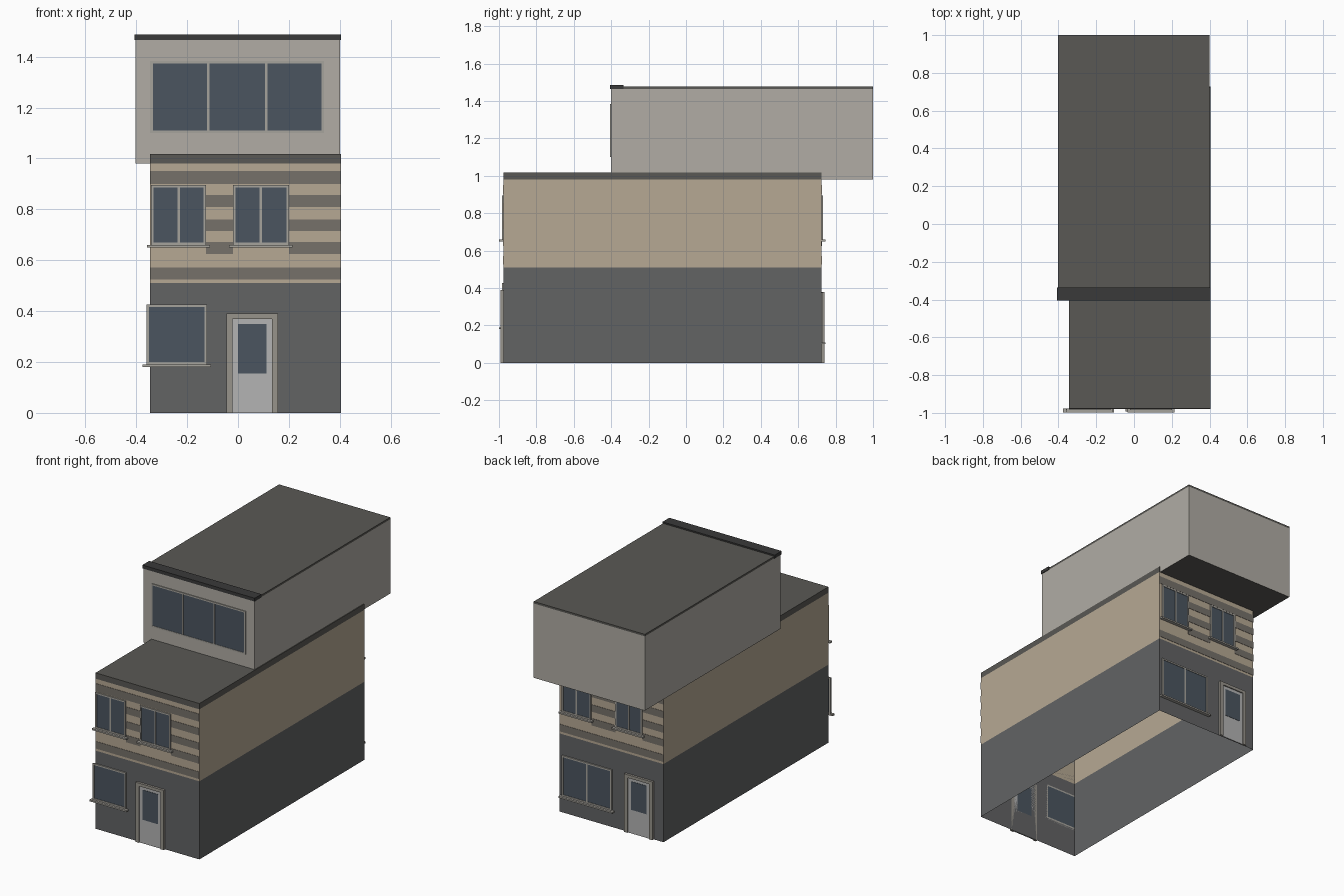
import bpy, bmesh

if "Cube" in bpy.data.objects:
    bpy.data.objects.remove(bpy.data.objects["Cube"])


def material(name, r, g, b):
    # 0-255 display colour to linear
    m = bpy.data.materials.new(name)
    m.diffuse_color = [(c / 255) ** 2.2 for c in (r, g, b)] + [1]
    m.use_nodes = True
    m.node_tree.nodes["Principled BSDF"].inputs["Base Color"].default_value = m.diffuse_color
    return m


TAN = material("tan_render", 181, 167, 146)
BASE = material("dark_grey", 98, 99, 100)
STRIPE = material("stripe_grey", 117, 112, 105)
PALE = material("pale_grey", 175, 171, 163)
ROOF = material("roof_grey", 90, 89, 85)
CAP = material("cap_grey", 60, 60, 60)
GLASS = material("glass", 76, 86, 96)
FRAME = material("frame_grey", 165, 162, 155)
SURROUND = material("surround_grey", 150, 146, 138)
DOOR = material("door_grey", 178, 178, 178)


def boxes(name, parts, mat, skip=()):
    """One object from (x0, x1, y0, y1, z0, z1) boxes; skip leaves out 'top' / 'bottom'."""
    bm = bmesh.new()
    for x0, x1, y0, y1, z0, z1 in parts:
        x0, x1 = sorted((x0, x1))
        y0, y1 = sorted((y0, y1))
        lo = [bm.verts.new((x, y, z0)) for x, y in ((x0, y0), (x1, y0), (x1, y1), (x0, y1))]
        hi = [bm.verts.new((v.co.x, v.co.y, z1)) for v in lo]
        for i in range(4):
            j = (i + 1) % 4
            bm.faces.new((lo[i], lo[j], hi[j], hi[i]))
        if "top" not in skip:
            bm.faces.new(hi)
        if "bottom" not in skip:
            bm.faces.new(lo[::-1])
    me = bpy.data.meshes.new(name)
    bm.to_mesh(me)
    bm.free()
    me.materials.append(mat)
    ob = bpy.data.objects.new(name, me)
    bpy.context.collection.objects.link(ob)
    return ob


def window(name, y, s, x0, x1, z0, z1, panes=1, depth=0.008, sill=True):
    """Framed window on the wall plane y, facing direction s along y."""
    w = 0.01
    out = y + s * depth
    bars = [(x0, x0 + w, y, out, z0, z1), (x1 - w, x1, y, out, z0, z1),
            (x0 + w, x1 - w, y, out, z0, z0 + w), (x0 + w, x1 - w, y, out, z1 - w, z1)]
    for i in range(1, panes):
        c = x0 + (x1 - x0) * i / panes
        bars.append((c - w / 2, c + w / 2, y, out, z0 + w, z1 - w))
    boxes(name + "_frame", bars, FRAME)
    boxes(name + "_glass", [(x0 + w, x1 - w, y, y + s * depth * 0.6, z0 + w, z1 - w)], GLASS)
    if sill:
        boxes(name + "_sill", [(x0 - 0.015, x1 + 0.015, y, y + s * 0.022, z0 - 0.01, z0)], FRAME)


def door(name, y, s, x0, x1, h):
    out = y + s * 0.015
    boxes(name + "_surround", [(x0, x0 + 0.024, y, out, 0, h), (x1 - 0.024, x1, y, out, 0, h),
                               (x0 + 0.024, x1 - 0.024, y, out, h - 0.02, h)], SURROUND)
    boxes(name + "_leaf", [(x0 + 0.024, x1 - 0.024, y, y + s * 0.008, 0, h - 0.02)], DOOR)
    boxes(name + "_glass", [(x0 + 0.046, x1 - 0.046, y, y + s * 0.01, 0.155, h - 0.04)], GLASS)


def stripes(name, y, s, wins):
    """Full-width bands above and below, short bands between the windows."""
    o = y + s * 0.002
    bands = [(L, R, y, o, 0.9, 0.95), (L, R, y, o, 0.525, 0.572)]
    edges = [L] + [v for pair in wins for v in pair] + [R]
    for z in (0.625, 0.715, 0.81):
        for a, b in zip(edges[::2], edges[1::2]):
            if b - a > 0.05:
                bands.append((a, b, y, o, z, z + 0.046))
    boxes(name, bands, STRIPE)


# main block: hollow shell, open underneath
L, R, F, B = -0.345, 0.405, -0.977, 0.725
boxes("ground_floor_walls", [(L, R, F, B, 0, 0.51)], BASE, ("top", "bottom"))
boxes("first_floor_walls", [(L, R, F, B, 0.51, 0.98)], TAN, ("top", "bottom"))
boxes("main_roof", [(L, R, F, B, 0.98, 1.018)], ROOF, ("bottom",))

# overhanging top storey
boxes("top_storey_walls", [(-0.403, 0.4, -0.4, 1.0, 0.98, 1.465)], PALE, ("top", "bottom"))
boxes("top_storey_floor", [(-0.403, 0.4, -0.4, 1.0, 0.98, 0.982)], ROOF)
boxes("top_roof", [(-0.403, 0.4, -0.4, 1.0, 1.465, 1.478)], ROOF, ("bottom",))
boxes("roof_cap", [(-0.407, 0.404, -0.405, -0.335, 1.465, 1.487)], CAP)
window("top_window", -0.4, -1, -0.345, 0.338, 1.1, 1.383, 3, 0.005, False)

# front and back facades: ground window, door, upper pair of windows
facades = [
    ("front", F, -1, (-0.36, -0.122, 0.19, 0.427, 1), (-0.046, 0.158, 0.39),
     ((-0.342, -0.125), (-0.02, 0.2))),
    ("back", B, 1, (0.025, 0.385, 0.11, 0.375, 2), (-0.275, -0.07, 0.38),
     ((-0.195, 0.0), (0.175, 0.385))),
]
for name, y, s, low, dr, wins in facades:
    window(name + "_ground_window", y, s, *low)
    door(name + "_door", y, s, *dr)
    for i, (a, b) in enumerate(wins):
        window(f"{name}_upper_window_{i + 1}", y, s, a, b, 0.66, 0.895, 2)
    stripes(name + "_stripes", y, s, wins)
